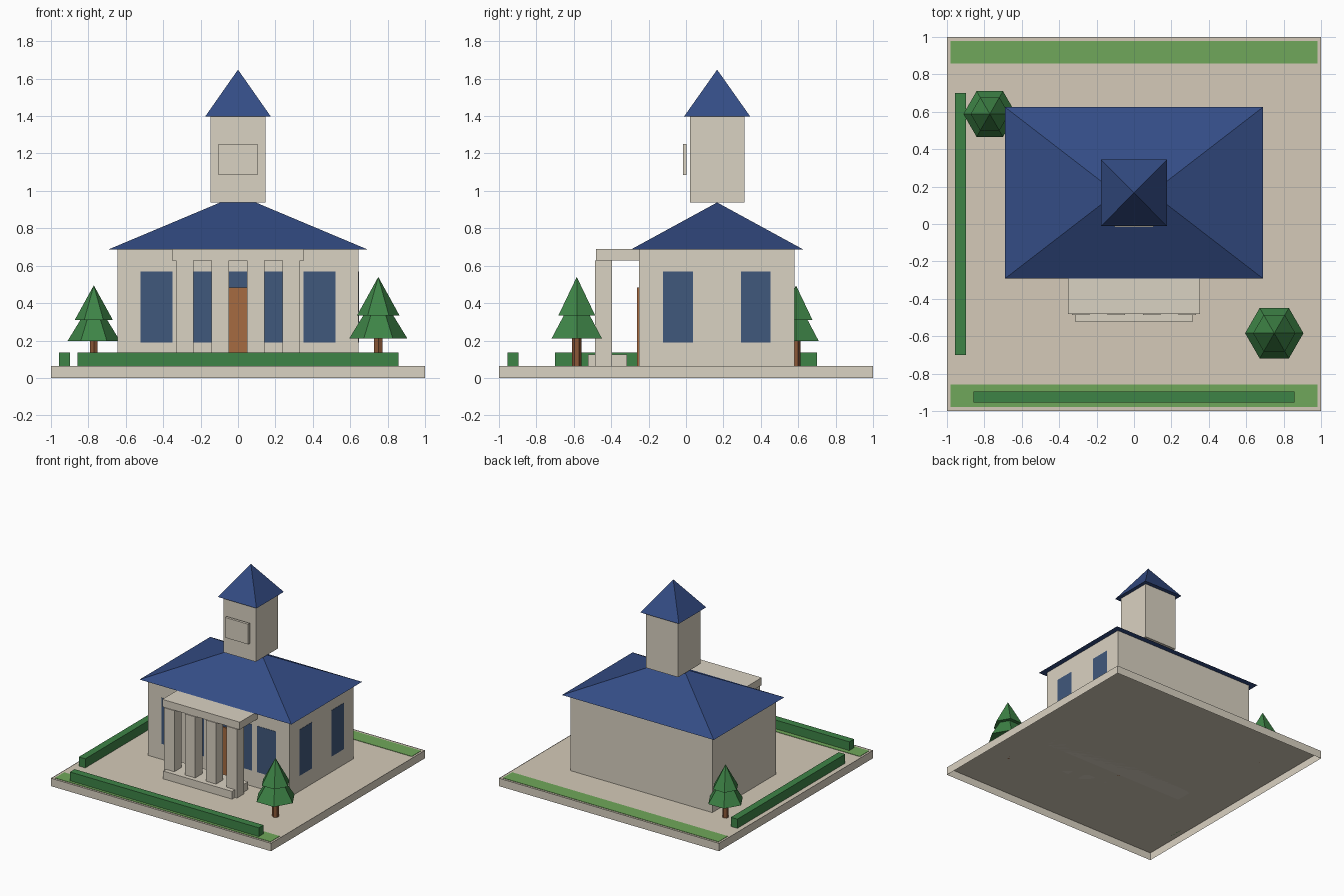
import bpy
import bmesh
import math

cube = bpy.data.objects.get("Cube")
if cube:
    bpy.data.objects.remove(cube, do_unlink=True)


def material(name, rgb):
    m = bpy.data.materials.new(name)
    m.use_nodes = True
    m.diffuse_color = (*rgb, 1)
    m.node_tree.nodes["Principled BSDF"].inputs["Base Color"].default_value = (*rgb, 1)
    return m


STONE = material("stone", (0.70, 0.645, 0.54))
PAVING = material("paving", (0.66, 0.59, 0.48))
ROOF = material("roof_blue", (0.034, 0.073, 0.235))
GLASS = material("window_blue", (0.051, 0.098, 0.2))
HEDGE = material("leaf_green", (0.048, 0.23, 0.062))
GRASS = material("grass_green", (0.16, 0.39, 0.103))
DOOR = material("door_brown", (0.38, 0.145, 0.053))
BARK = material("bark_brown", (0.26, 0.095, 0.038))


def finish(name, bm, mat):
    mesh = bpy.data.meshes.new(name)
    bm.to_mesh(mesh)
    bm.free()
    mesh.materials.append(mat)
    obj = bpy.data.objects.new(name, mesh)
    bpy.context.collection.objects.link(obj)
    return obj


def box(name, xs, ys, zs, mat, keep=None):
    """A box; keep(normal) picks which sides stay."""
    bm = bmesh.new()
    bmesh.ops.create_cube(bm, size=1)
    for v in bm.verts:
        for i, (lo, hi) in enumerate((xs, ys, zs)):
            v.co[i] = lo if v.co[i] < 0 else hi
    if keep:
        bm.normal_update()
        drop = [f for f in bm.faces if not keep(f.normal)]
        bmesh.ops.delete(bm, geom=drop, context='FACES')
    return finish(name, bm, mat)


def hip_roof(name, half_x, ys, zs, ridge):
    """Hipped roof along x; a zero ridge gives a pyramid."""
    bm = bmesh.new()
    mid = sum(ys) / 2
    a, b, c, d = [bm.verts.new((x, y, zs[0])) for x, y in
                  ((-half_x, ys[0]), (half_x, ys[0]), (half_x, ys[1]), (-half_x, ys[1]))]
    left = bm.verts.new((-ridge, mid, zs[1]))
    right = bm.verts.new((ridge, mid, zs[1])) if ridge else left
    ends = [(b, c, right), (d, a, left), (d, c, b, a)]
    sides = [(a, b, right, left), (c, d, left, right)] if ridge else [(a, b, left), (c, d, left)]
    for f in ends + sides:
        bm.faces.new(f)
    bmesh.ops.recalc_face_normals(bm, faces=bm.faces)
    return finish(name, bm, ROOF)


def hex_cone(name, x, y, zs, r1, r2, mat, turn=0.0):
    bm = bmesh.new()
    bmesh.ops.create_cone(bm, cap_ends=True, segments=6, radius1=r1, radius2=r2,
                          depth=zs[1] - zs[0])
    # put a corner on the x axis, then turn
    corner = max((v for v in bm.verts), key=lambda v: v.co.xy.length).co
    angle = turn - math.atan2(corner.y, corner.x)
    for v in bm.verts:
        px, py = v.co.x, v.co.y
        v.co.x = x + px * math.cos(angle) - py * math.sin(angle)
        v.co.y = y + px * math.sin(angle) + py * math.cos(angle)
        v.co.z += sum(zs) / 2
    return finish(name, bm, mat)


def tree(name, x, y, s):
    def z(h):
        return G + h * s
    hex_cone(name + "_trunk", x, y, (PAVE, z(0.16)), 0.026 * s, 0.026 * s, BARK, math.pi / 6)
    hex_cone(name + "_lower_leaves", x, y, (z(0.145), z(0.4)), 0.156 * s, 0, HEDGE)
    hex_cone(name + "_upper_leaves", x, y, (z(0.27), z(0.475)), 0.113 * s, 0, HEDGE)


# Ground: a kerb open below, with paving and lawns just under its top
G = 0.065
PAVE = 0.062
box("kerb", (-1, 1), (-1, 1), (0, G), STONE, lambda n: abs(n.z) < 0.5)
box("paving", (-1, 1), (-1, 1), (0, PAVE), PAVING, lambda n: n.z > 0.5)
for name, ys in (("front", (-0.978, -0.857)), ("back", (0.857, 0.978))):
    box(name + "_lawn", (-0.98, 0.98), ys, (PAVE, G), GRASS, lambda n: n.z > -0.5)
box("front_hedge", (-0.858, 0.858), (-0.955, -0.895), (PAVE, 0.137), HEDGE)
box("side_hedge", (-0.957, -0.898), (-0.7, 0.7), (PAVE, 0.137), HEDGE)

# Hall and roof
box("hall", (-0.645, 0.645), (-0.25, 0.58), (PAVE, 0.69), STONE)
hip_roof("hall_roof", 0.69, (-0.292, 0.625), (0.688, 0.938), 0.095)

# Windows on the front and one side, and the door
for i in range(5):
    x = (i - 2) * 0.2175
    box(f"front_window_{i + 1}", (x - 0.085, x + 0.085), (-0.252, -0.249), (0.19, 0.569), GLASS)
for i, y in enumerate((-0.043, 0.373)):
    box(f"side_window_{i + 1}", (0.644, 0.647), (y - 0.08, y + 0.08), (0.19, 0.569), GLASS)
box("door", (-0.08, 0.08), (-0.263, -0.249), (PAVE, 0.483), DOOR)

# Portico
box("portico_beam", (-0.352, 0.352), (-0.48, -0.25), (0.627, 0.688), STONE)
for i in range(4):
    x = (i - 1.5) * 0.19
    box(f"column_{i + 1}", (x - 0.047, x + 0.047), (-0.487, -0.395), (PAVE, 0.627), STONE)
box("step", (-0.313, 0.313), (-0.524, -0.315), (PAVE, 0.126), STONE)

# Tower
box("tower", (-0.147, 0.147), (0.021, 0.312), (0.938, 1.398), STONE)
hip_roof("tower_roof", 0.176, (-0.011, 0.344), (1.397, 1.648), 0)
box("tower_panel", (-0.105, 0.105), (-0.017, 0.004), (1.084, 1.25), STONE)

# Trees
tree("front_tree", 0.75, -0.584, 1.0)
tree("back_tree", -0.771, 0.588, 0.905)
